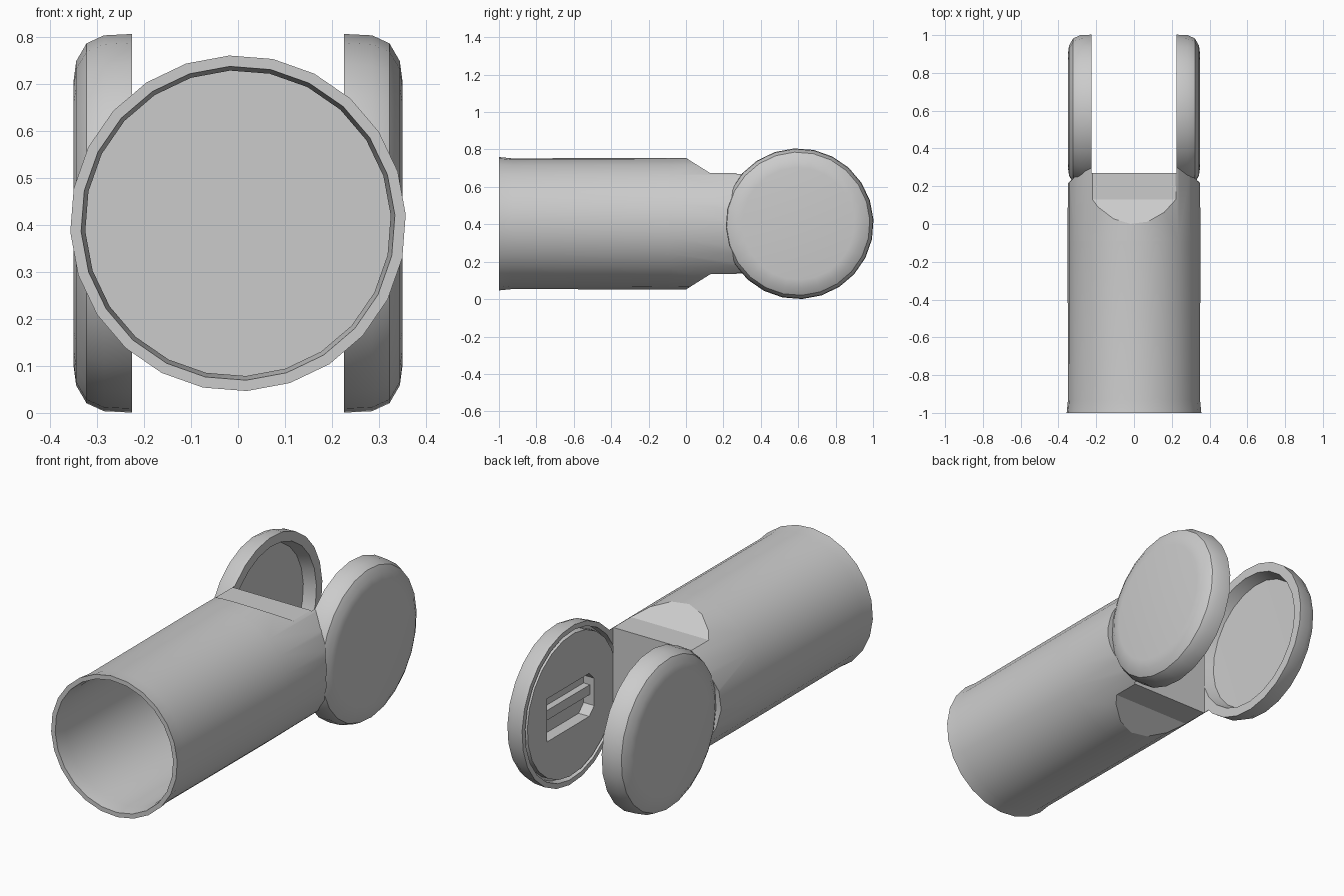
import bpy, bmesh, math
from mathutils import Vector

cube = bpy.data.objects.get("Cube")
if cube:
    bpy.data.objects.remove(cube)

grey = bpy.data.materials.new("light_grey")
grey.use_nodes = True
grey.diffuse_color = (0.6, 0.6, 0.6, 1)
grey.node_tree.nodes["Principled BSDF"].inputs["Base Color"].default_value = (0.6, 0.6, 0.6, 1)

MID = 0.403      # height of both axes
HUB = 0.6        # y of the disc centres
INNER = 0.225    # inner face of each disc


def make(name, bm):
    bmesh.ops.recalc_face_normals(bm, faces=bm.faces)
    mesh = bpy.data.meshes.new(name)
    bm.to_mesh(mesh)
    bm.free()
    mesh.materials.append(grey)
    obj = bpy.data.objects.new(name, mesh)
    bpy.context.collection.objects.link(obj)
    return obj


def lathe(name, profile, axis, closed=False, sides=24):
    """Turn (radius, distance) points about the y axis, or about x at the hub."""
    bm = bmesh.new()
    rings = []
    for r, d in profile:
        ring = []
        for i in range(sides if r else 1):
            a = 2 * math.pi * (i + 0.2) / sides
            u, w = r * math.cos(a), r * math.sin(a)
            p = (u, d, MID + w) if axis == "y" else (d, HUB + u, MID + w)
            ring.append(bm.verts.new(p))
        rings.append(ring)
    pairs = list(zip(rings, rings[1:]))
    if closed:
        pairs.append((rings[-1], rings[0]))
    for a, b in pairs:
        for i in range(sides):
            j = (i + 1) % sides
            quad = [a[i % len(a)], a[j % len(a)], b[j % len(b)], b[i % len(b)]]
            bm.faces.new(list(dict.fromkeys(quad)))
    return make(name, bm)


def prism(name, outline, x0, x1):
    """Extrude a (y, z) outline along x."""
    bm = bmesh.new()
    face = bm.faces.new([bm.verts.new((x0, y, z)) for y, z in outline])
    ext = bmesh.ops.extrude_face_region(bm, geom=[face])
    verts = [v for v in ext["geom"] if isinstance(v, bmesh.types.BMVert)]
    bmesh.ops.translate(bm, verts=verts, vec=Vector((x1 - x0, 0, 0)))
    return make(name, bm)


def cut(obj, cutter):
    cutter.hide_render = True
    mod = obj.modifiers.new("cut", "BOOLEAN")
    mod.operation = "DIFFERENCE"
    mod.solver = "EXACT"
    mod.object = cutter
    bpy.context.view_layer.objects.active = obj
    bpy.ops.object.modifier_apply(modifier=mod.name)
    bpy.data.objects.remove(cutter)


# Hollow sleeve with a slightly flared mouth
sleeve = lathe("sleeve", [(0.357, -1), (0.35, -0.93), (0.352, -0.09),
                          (0.325, -0.09), (0.325, -0.93), (0.334, -1)], "y", closed=True)

# Solid fork body, necked above and below, open between the arms
body = lathe("fork_body", [(0, -0.09), (0.352, -0.09), (0.35, 0.36), (0, 0.36)], "y")
for s in (1, -1):
    neck = [(-0.05, 0.383), (0.13, 0.27), (0.5, 0.27), (0.5, 0.5), (-0.05, 0.5)]
    cut(body, prism("neck_cutter", [(y, MID + s * h) for y, h in neck], -0.6, 0.6))
cut(body, prism("gap_cutter", [(0.27, 0), (0.27, 0.9), (0.6, 0.9), (0.6, 0)], -INNER, INNER))
for s in (1, -1):
    cut(body, lathe("disc_cutter", [(0, s * INNER), (0.385, s * INNER),
                                    (0.385, s * 0.5), (0, s * 0.5)], "x"))

# Rounded outer shell shared by both discs
shell = [(0, 0.35), (0.3, 0.35), (0.345, 0.344), (0.383, 0.322), (0.4, 0.285), (0.403, INNER)]

# Left disc: flat inner plate inside a narrow groove, with a central socket
groove = [(0.378, INNER), (0.374, 0.26), (0.36, 0.26), (0.36, INNER), (0, INNER)]
left_disc = lathe("left_disc", shell + groove, "x")
socket = [(0.46, 0.29), (0.8, 0.29), (0.8, 0.51), (0.46, 0.51), (0.42, 0.47), (0.42, 0.33)]
cut(left_disc, prism("socket_cutter", socket, 0.2, 0.285))
socket_rib = prism("socket_rib", [(0.42, 0.38), (0.8, 0.38), (0.8, 0.43), (0.42, 0.43)], 0.25, 0.29)

# Right disc: open dish
dish = [(0.355, INNER), (0.335, 0.285), (0, 0.29)]
right_disc = lathe("right_disc", [(r, -x) for r, x in shell + dish], "x")

# Soft shading with crisp edges
bpy.ops.object.select_all(action="DESELECT")
for obj in (sleeve, body, left_disc, right_disc):
    obj.select_set(True)
bpy.context.view_layer.objects.active = body
bpy.ops.object.shade_smooth_by_angle(angle=math.radians(30))
